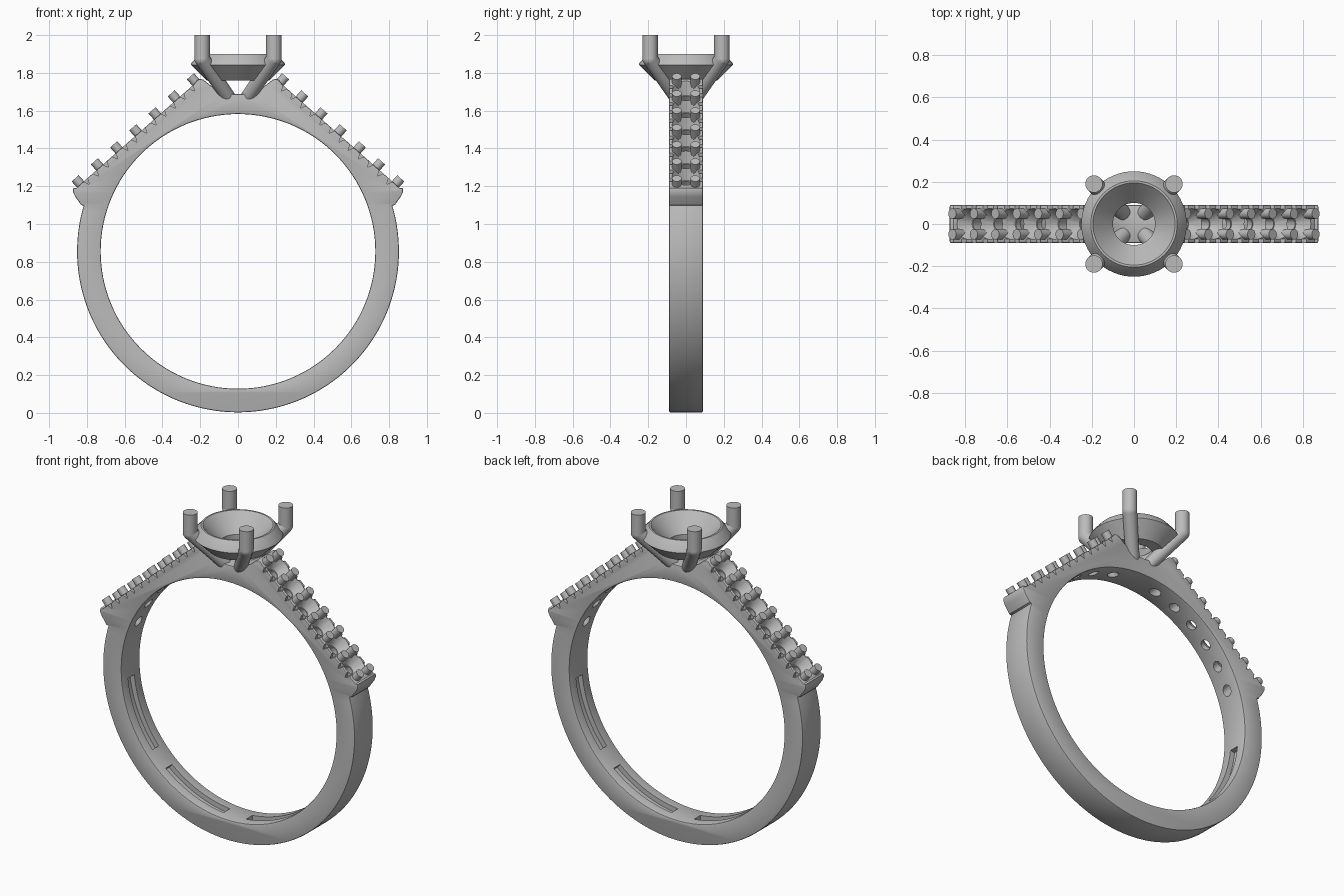
import bpy, bmesh
from math import sin, cos, radians, pi
from mathutils import Vector, Matrix

cube = bpy.data.objects.get("Cube")
if cube:
    bpy.data.objects.remove(cube)

metal = bpy.data.materials.new("grey metal")
metal.use_nodes = True
metal.diffuse_color = (0.5, 0.5, 0.5, 1)
metal.node_tree.nodes["Principled BSDF"].inputs["Base Color"].default_value = (0.5, 0.5, 0.5, 1)

CENTRE, INNER, OUTER, HALF = 0.855, 0.727, 0.852, 0.09
LOW, HIGH = Vector((0.832, 0, 1.208)), Vector((0.222, 0, 1.748))   # stone row ends
PRONGS = 7


def activate(ob):
    bpy.ops.object.select_all(action='DESELECT')
    ob.select_set(True)
    bpy.context.view_layer.objects.active = ob


def smooth(ob, angle=32):
    activate(ob)
    bpy.ops.object.shade_smooth_by_angle(angle=radians(angle))


def from_bmesh(name, bm):
    bmesh.ops.recalc_face_normals(bm, faces=bm.faces)
    me = bpy.data.meshes.new(name)
    bm.to_mesh(me)
    bm.free()
    me.materials.append(metal)
    ob = bpy.data.objects.new(name, me)
    bpy.context.collection.objects.link(ob)
    return ob


def rod(bm, a, b, r1, r2=None, sides=20):
    """Cylinder or cone from point a to point b."""
    a, b = Vector(a), Vector(b)
    turn = (b - a).to_track_quat('Z', 'Y').to_matrix().to_4x4()
    bmesh.ops.create_cone(bm, cap_ends=True, segments=sides, radius1=r1,
                          radius2=r1 if r2 is None else r2, depth=(b - a).length,
                          matrix=Matrix.Translation((a + b) / 2) @ turn)


def prism(bm, points, y0, y1):
    """Extrude an x-z outline along y."""
    face = bm.faces.new([bm.verts.new((x, y0, z)) for x, z in points])
    ext = bmesh.ops.extrude_face_region(bm, geom=[face])
    verts = [v for v in ext['geom'] if isinstance(v, bmesh.types.BMVert)]
    bmesh.ops.translate(bm, verts=verts, vec=(0, y1 - y0, 0))


def arc(radius, start, end, steps):
    angles = [radians(start + (end - start) * i / steps) for i in range(steps + 1)]
    return [(radius * cos(a), CENTRE + radius * sin(a)) for a in angles]


def cut(ob, bm):
    cutter = from_bmesh("cutter", bm)
    mod = ob.modifiers.new("cut", 'BOOLEAN')
    mod.solver = 'EXACT'
    mod.use_self = True
    mod.object = cutter
    activate(ob)
    bpy.ops.object.modifier_apply(modifier=mod.name)
    bpy.data.objects.remove(cutter)


# Band: round below, straight raised shoulders above, softly rounded edges
shoulder = [(0.83, 1.1), (0.862, 1.145), (0.874, 1.17), (0.872, 1.19), (0.857, 1.19),
            (0.235, 1.738), (0.215, 1.763), (0.2, 1.768), (0.183, 1.764),
            (0.15, 1.737), (0.115, 1.715), (0.075, 1.695), (0.03, 1.688)]
outline = arc(OUTER, 163.5, 376.5, 100) + shoulder + [(-x, z) for x, z in reversed(shoulder)]
curve = bpy.data.curves.new("band", 'CURVE')
curve.dimensions = '2D'
curve.fill_mode = 'BOTH'
curve.extrude = HALF - 0.007
curve.bevel_depth = 0.007
curve.bevel_resolution = 1
curve.offset = -0.007
for points in (outline, arc(INNER, 0, 360, 128)[:-1]):
    spline = curve.splines.new('POLY')
    spline.points.add(len(points) - 1)
    for p, (x, z) in zip(spline.points, points):
        p.co = (x, z, 0, 1)
    spline.use_cyclic_u = True
band = bpy.data.objects.new("band", curve)
bpy.context.collection.objects.link(band)
band.rotation_euler.x = pi / 2
activate(band)
bpy.ops.object.convert(target='MESH')
bpy.ops.object.transform_apply(rotation=True)
band = bpy.context.object
bm = bmesh.new()
bm.from_mesh(band.data)
bmesh.ops.remove_doubles(bm, verts=bm.verts, dist=0.0002)
bmesh.ops.recalc_face_normals(bm, faces=bm.faces)
bm.to_mesh(band.data)
bm.free()
band.data.materials.clear()
band.data.materials.append(metal)

# Stone seats, drilled through to the inside, with small notches on the edges
along = (HIGH - LOW) / (PRONGS - 1)
for side in (1, -1):
    step = Vector((along.x * side, 0, along.z))
    start = Vector((LOW.x * side, 0, LOW.z))
    up = Vector((-step.z * side, 0, step.x * side)).normalized()
    if up.z < 0:
        up = -up
    seats, drills, notches = bmesh.new(), bmesh.new(), bmesh.new()
    for i in range(PRONGS - 1):
        mid = start + step * (i + 0.5)
        rod(seats, mid - up * 0.06, mid + up * 0.02, 0.035, 0.085, 24)
        rod(drills, mid - up * 0.4, mid, 0.03, sides=20)
        for f in (0.26, 0.74):
            p = start + step * (i + f)
            tri = [p - up * 0.028, p + up * 0.02 + step * 0.16, p + up * 0.02 - step * 0.16]
            for y in (-0.1, 0.07):
                prism(notches, [(q.x, q.z) for q in tri], y, y + 0.03)
    for tool in (seats, drills, notches):
        cut(band, tool)

# Long recesses around the inner lower half
slots = bmesh.new()
for mid in (203, 247, 293, 337):
    prism(slots, arc(INNER - 0.03, mid - 17, mid + 17, 16)
          + arc(INNER + 0.03, mid + 17, mid - 17, 16), -0.03, 0.03)
cut(band, slots)
smooth(band)

# Small prongs holding the shoulder stones
for side, name in ((1, "left"), (-1, "right")):
    bm = bmesh.new()
    up = Vector((-along.z, 0, along.x)).normalized()
    up = up if up.z > 0 else -up
    for i in range(PRONGS):
        for y in (-0.049, 0.049):
            p = LOW + along * i + Vector((0, y, 0))
            ends = [p - up * 0.06, p + up * 0.045]
            rod(bm, *[(q.x * side, q.y, q.z) for q in ends], 0.025, sides=16)
    smooth(from_bmesh(name + "_shoulder_prongs", bm))

# Basket: conical ring turned about the vertical axis
bm = bmesh.new()
profile = [(0.1, 1.76), (0.165, 1.76), (0.25, 1.843), (0.246, 1.853),
           (0.205, 1.9), (0.195, 1.9), (0.1, 1.795)]
verts = [bm.verts.new((r, 0, z)) for r, z in profile]
edges = [bm.edges.new((v, verts[i - 1])) for i, v in enumerate(verts)]
bmesh.ops.spin(bm, geom=verts + edges, cent=(0, 0, 0), axis=(0, 0, 1),
               angle=2 * pi, steps=64, use_duplicate=False)
bmesh.ops.remove_doubles(bm, verts=bm.verts, dist=0.0005)
smooth(from_bmesh("basket", bm), 25)

# Four main prongs: slanted leg, bent upright at the top
for sx, x_name in ((1, "left"), (-1, "right")):
    for sy, y_name in ((-1, "front"), (1, "back")):
        bm = bmesh.new()
        path = [(0.05, 1.67), (0.19, 1.875), (0.19, 2.0)]
        low, bend, top = [Vector((sx * d, sy * d, z)) for d, z in path]
        rod(bm, low, bend, 0.038, 0.041, 24)
        rod(bm, bend, top, 0.041, sides=24)
        bmesh.ops.create_uvsphere(bm, u_segments=24, v_segments=12, radius=0.041,
                                  matrix=Matrix.Translation(bend))
        smooth(from_bmesh(f"{y_name}_{x_name}_main_prong", bm))
